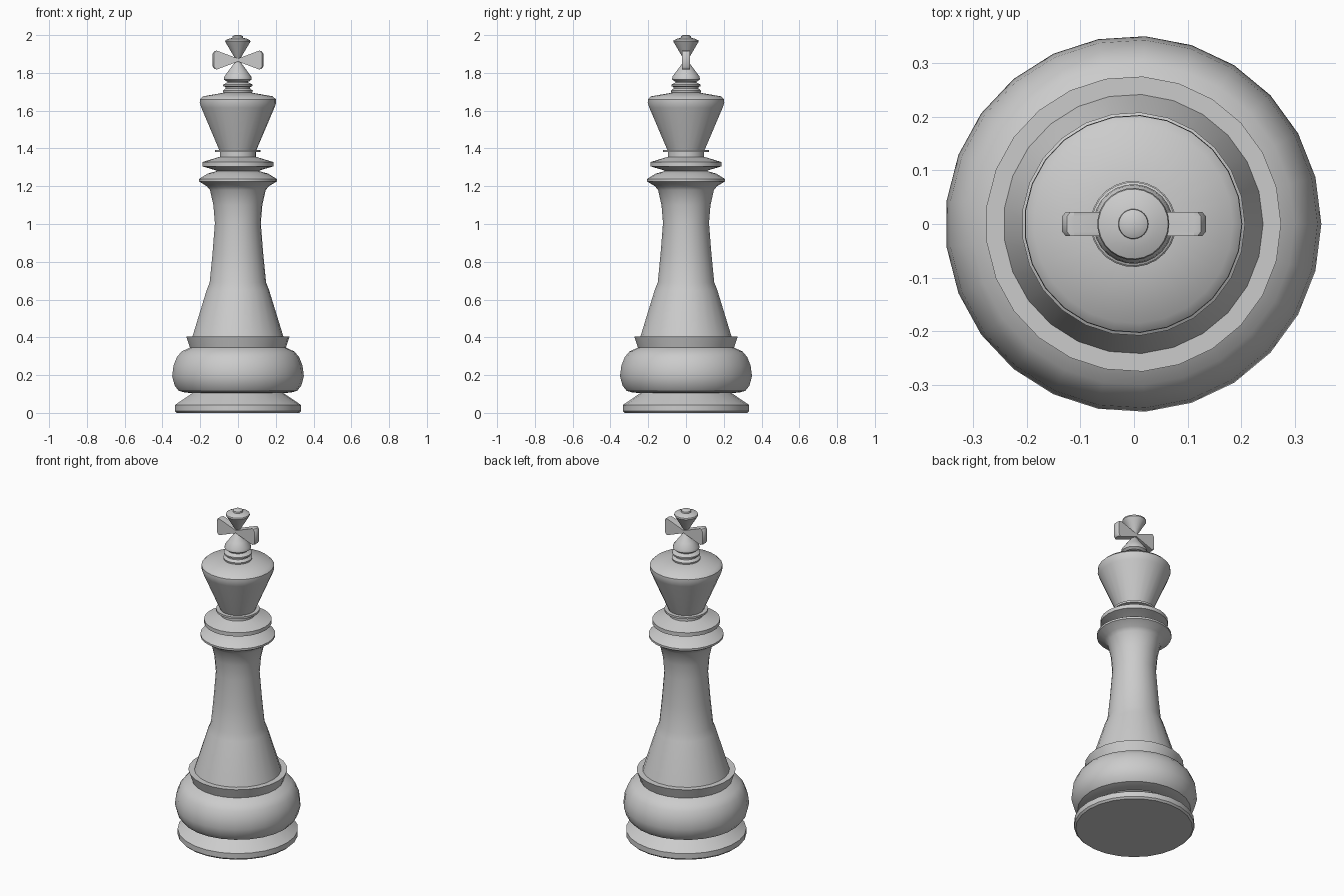
import bpy, bmesh, math

SIDES = 25
OX = -0.0013  # odd side count: shift so the bounding box is centred


def finish(name, bm, angle=35):
    bmesh.ops.recalc_face_normals(bm, faces=bm.faces)
    me = bpy.data.meshes.new(name)
    bm.to_mesh(me)
    bm.free()
    ob = bpy.data.objects.new(name, me)
    bpy.context.collection.objects.link(ob)
    bpy.ops.object.select_all(action='DESELECT')
    bpy.context.view_layer.objects.active = ob
    ob.select_set(True)
    bpy.ops.object.shade_smooth_by_angle(angle=math.radians(angle))
    return ob


def lathe(name, profile):
    """Revolve (radius, z) points, bottom to top, and cap both ends."""
    bm = bmesh.new()
    rings = []
    for r, z in profile:
        rings.append([bm.verts.new((OX + r * math.cos(2 * math.pi * i / SIDES),
                                    r * math.sin(2 * math.pi * i / SIDES), z))
                      for i in range(SIDES)])
    for a, b in zip(rings, rings[1:]):
        for i in range(SIDES):
            j = (i + 1) % SIDES
            bm.faces.new((a[i], a[j], b[j], b[i]))
    bm.faces.new(rings[0][::-1])
    bm.faces.new(rings[-1])
    return finish(name, bm)


# Foot, rounded base and its flared collar
lathe("base", [
    (0.325, 0), (0.335, 0.01), (0.335, 0.042), (0.24, 0.106), (0.28, 0.107),
    (0.315, 0.117), (0.337, 0.145), (0.35, 0.195), (0.343, 0.25),
    (0.325, 0.295), (0.30, 0.325), (0.255, 0.346), (0.275, 0.405), (0.23, 0.405)])

# Tapering stem with the lower flange
lathe("stem", [
    (0.243, 0.40), (0.166, 0.65), (0.15, 0.69), (0.135, 0.84), (0.122, 1.005),
    (0.13, 1.10), (0.148, 1.18), (0.165, 1.20), (0.208, 1.226), (0.208, 1.238),
    (0.16, 1.267), (0.105, 1.282)])

# Upper disc and neck ring
lathe("neck", [
    (0.10, 1.275), (0.12, 1.285), (0.188, 1.305), (0.188, 1.328), (0.096, 1.356),
    (0.096, 1.38), (0.121, 1.38), (0.121, 1.392), (0.096, 1.392)])

# Flared head with a shallow domed top
lathe("head", [
    (0.096, 1.385), (0.194, 1.615), (0.203, 1.64), (0.202, 1.66),
    (0.185, 1.676), (0.075, 1.695)])

# Stacked rings under the finial
lathe("finial_rings", [
    (0.06, 1.69), (0.078, 1.696), (0.08, 1.706), (0.065, 1.718), (0.065, 1.725),
    (0.078, 1.73), (0.078, 1.738), (0.055, 1.75), (0.055, 1.757)])

# Hourglass finial with a small knob
lathe("finial", [
    (0.06, 1.755), (0.074, 1.765), (0.072, 1.78), (0.05, 1.81), (0.008, 1.866),
    (0.067, 1.965), (0.065, 1.973), (0.045, 1.982), (0.028, 1.985),
    (0.027, 1.994), (0.016, 2.0)])

# Wedge-shaped side arms of the cross
for side, name in ((1, "right_arm"), (-1, "left_arm")):
    outline = [(0, -0.008), (0.112, -0.05), (0.125, -0.047), (0.134, -0.034),
               (0.134, 0.034), (0.125, 0.047), (0.112, 0.05), (0, 0.008)]
    bm = bmesh.new()
    layers = []
    # outer layers are pulled in slightly to chamfer the tip
    for y, k in ((-0.022, 0.95), (-0.014, 1), (0.014, 1), (0.022, 0.95)):
        layers.append([bm.verts.new((side * (x if x < 0.12 else x * k), y, 1.868 + z))
                       for x, z in outline])
    n = len(outline)
    for a, b in zip(layers, layers[1:]):
        for i in range(n):
            bm.faces.new((a[i], a[(i + 1) % n], b[(i + 1) % n], b[i]))
    bm.faces.new(layers[0])
    bm.faces.new(layers[-1])
    finish(name, bm)
